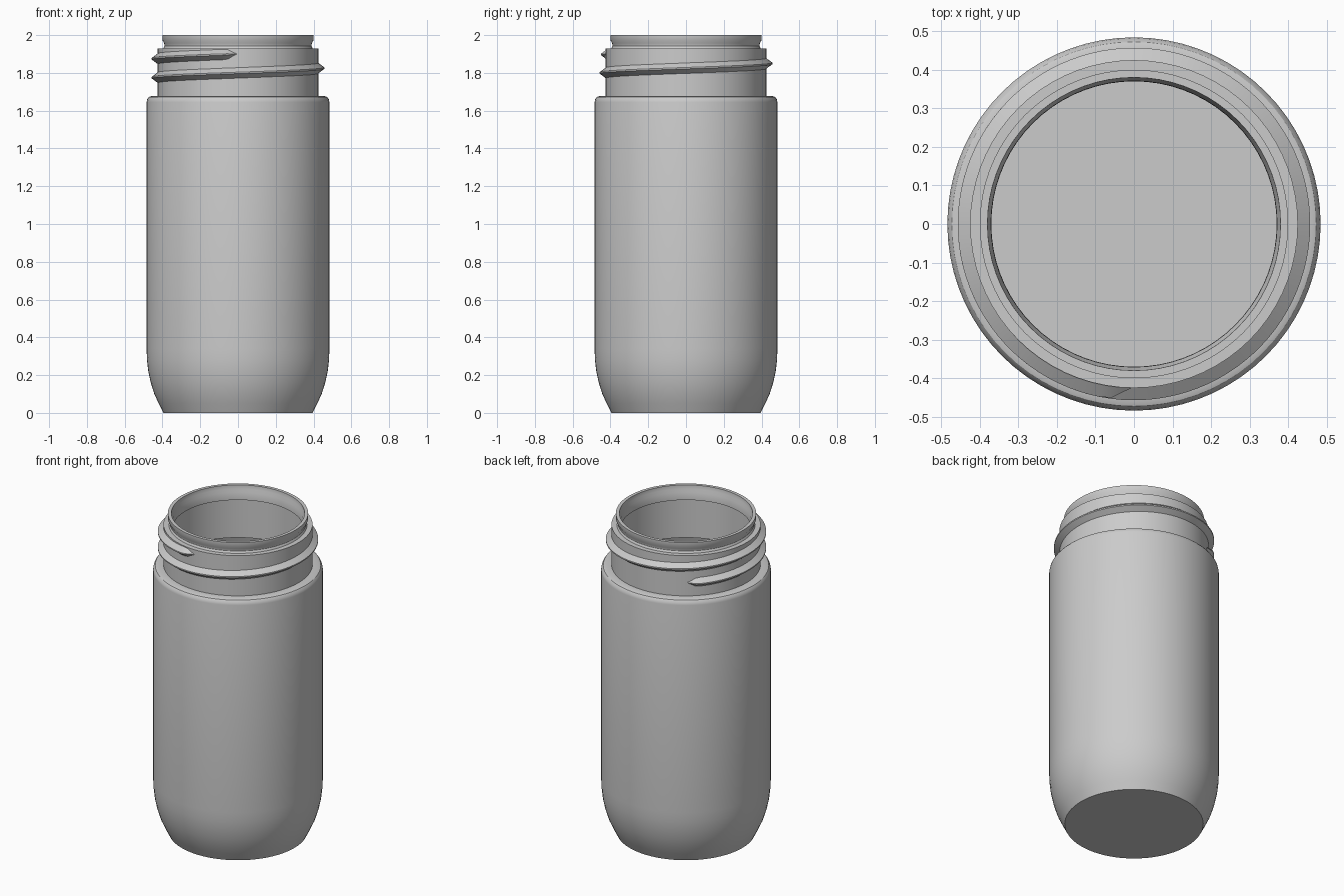
import bpy, bmesh, math
from mathutils import Vector

cube = bpy.data.objects.get("Cube")
if cube:
    bpy.data.objects.remove(cube, do_unlink=True)

SEGMENTS = 72

# Single grey material
grey = bpy.data.materials.new("plain grey")
grey.use_nodes = True
colour = (0.6, 0.6, 0.6, 1)
grey.diffuse_color = colour
grey.node_tree.nodes["Principled BSDF"].inputs["Base Color"].default_value = colour


def finish(bm, name):
    bmesh.ops.recalc_face_normals(bm, faces=bm.faces)
    mesh = bpy.data.meshes.new(name)
    bm.to_mesh(mesh)
    bm.free()
    mesh.materials.append(grey)
    obj = bpy.data.objects.new(name, mesh)
    bpy.context.collection.objects.link(obj)
    bpy.ops.object.select_all(action="DESELECT")
    obj.select_set(True)
    bpy.context.view_layer.objects.active = obj
    bpy.ops.object.shade_smooth_by_angle(angle=math.radians(32))
    return obj


def lathe(profile, name):
    bm = bmesh.new()
    verts = [bm.verts.new((r, 0, z)) for r, z in profile]
    edges = [bm.edges.new(pair) for pair in zip(verts, verts[1:])]
    bmesh.ops.spin(bm, geom=verts + edges, cent=(0, 0, 0), axis=(0, 0, 1),
                   angle=math.tau, steps=SEGMENTS)
    bmesh.ops.remove_doubles(bm, verts=bm.verts, dist=0.0005)
    return finish(bm, name)


# Jar shell: outside from base centre to rim, then inside back to the floor
outside = [(0, 0), (0.395, 0), (0.42, 0.05), (0.443, 0.1), (0.462, 0.16),
           (0.475, 0.22), (0.482, 0.28), (0.484, 0.34), (0.484, 1.645),
           (0.481, 1.66), (0.472, 1.672), (0.458, 1.677), (0.425, 1.677),
           (0.425, 1.93), (0.395, 1.93), (0.389, 1.942), (0.391, 1.957),
           (0.4, 1.972), (0.4, 2)]
inside = [(0.38, 2), (0.379, 1.975), (0.371, 1.957), (0.37, 1.91),
          (0.405, 1.905), (0.405, 1.657), (0.455, 1.655), (0.464, 1.64),
          (0.464, 0.34), (0.455, 0.22), (0.424, 0.1), (0.385, 0.02), (0, 0.02)]
lathe(outside + inside, "jar_body")

# Screw thread: a triangular ridge winding up the neck, tapering at both ends
START, END, TAPER = 125, 630, 8
STEP_COUNT = 140
PITCH, HALF_HEIGHT = 0.1, 0.032
ROOT, CREST = 0.419, 0.457

bm = bmesh.new()
rings = []
for i in range(STEP_COUNT + 1):
    degrees = START + (END - START) * i / STEP_COUNT
    size = max(0.08, min(1, (degrees - START) / TAPER, (END - degrees) / TAPER))
    z = 1.8 + PITCH * (degrees - 270) / 360
    a = math.radians(degrees)
    outward = Vector((math.cos(a), math.sin(a), 0))
    half = HALF_HEIGHT * size
    crest = ROOT + (CREST - ROOT) * size
    section = [(ROOT, -half), (crest, -half * 0.12), (crest, half * 0.12), (ROOT, half)]
    rings.append([bm.verts.new(outward * r + Vector((0, 0, z + dz))) for r, dz in section])
for low, high in zip(rings, rings[1:]):
    for k in range(4):
        n = (k + 1) % 4
        bm.faces.new((low[k], high[k], high[n], low[n]))
bm.faces.new(rings[0])
bm.faces.new(rings[-1])
finish(bm, "screw_thread")
